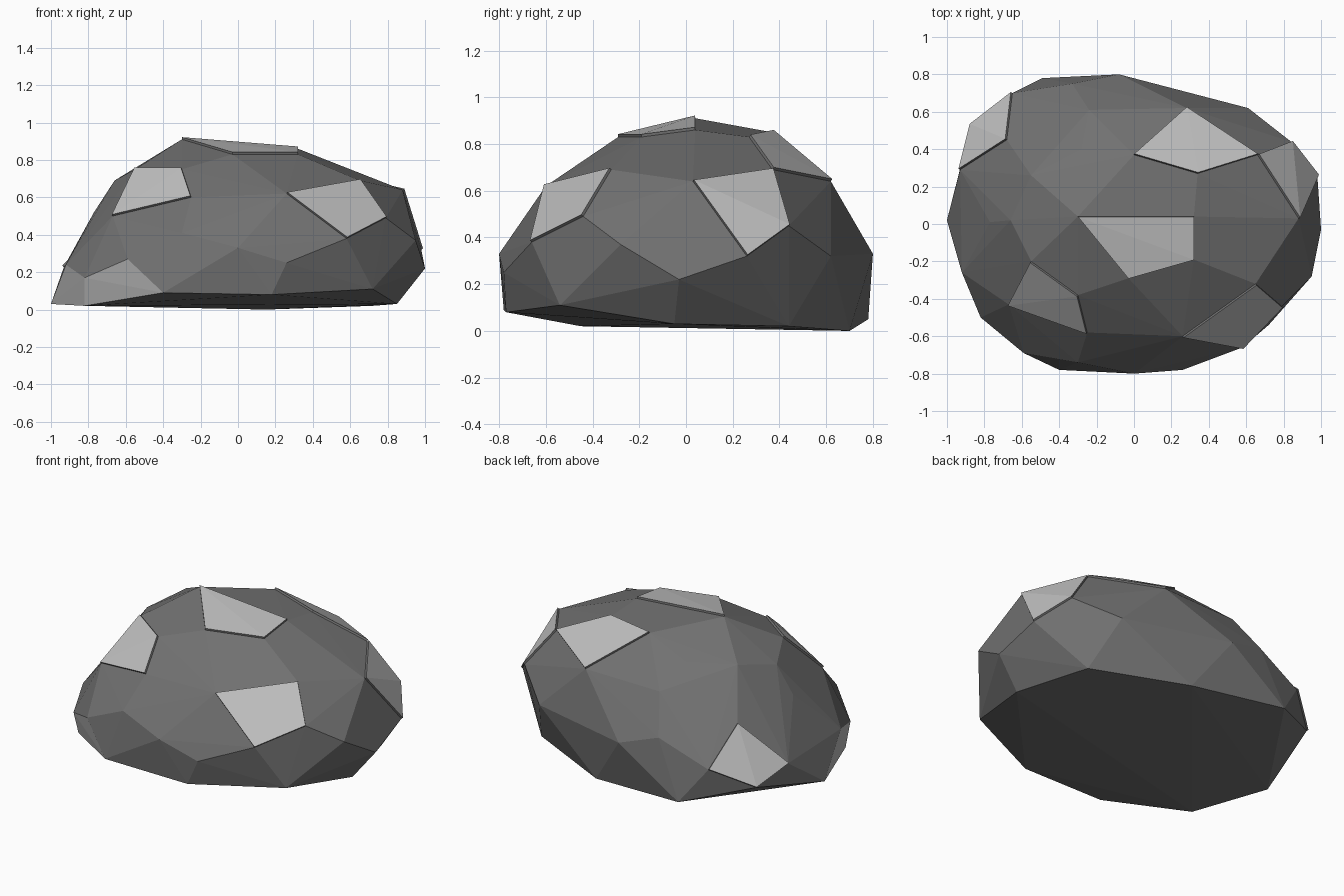
import bpy, bmesh
from mathutils import Vector

if "Cube" in bpy.data.objects:
    bpy.data.objects.remove(bpy.data.objects["Cube"])


def material(name, value):
    m = bpy.data.materials.new(name)
    m.diffuse_color = (value, value, value, 1)
    m.use_nodes = True
    m.node_tree.nodes["Principled BSDF"].inputs["Base Color"].default_value = m.diffuse_color
    return m


# corners of the pale chipped facets
PATCHES = {
    "top": [(-.3, .04, .91), (.32, .04, .86), (.32, -.19, .83), (-.03, -.29, .83)],
    "back": [(0, .37, .85), (.28, .62, .64), (.66, .37, .69), (.34, .27, .83)],
    "back_left": [(-.65, .7, .27), (-.87, .53, .15), (-.93, .29, .23), (-.68, .45, .48)],
    "left": [(-.77, .01, .52), (-.66, .02, .69), (-.55, -.2, .75),
             (-.3, -.38, .75), (-.25, -.58, .6), (-.67, -.43, .5)],
    "right": [(.88, .03, .64), (.66, .37, .69), (.84, .44, .45), (.98, .26, .32)],
    "front": [(.26, -.6, .62), (.65, -.32, .69), (.79, -.44, .49), (.58, -.66, .38)],
    "low": [(-1, .02, .03), (-.92, -.26, .24), (-.82, -.5, .17),
            (-.59, -.69, .27), (-.4, -.78, .09), (-.82, -.45, .02)],
}

# remaining corners of the rock
BODY = [(-.3, -.74, .41), (0, -.8, .33), (.26, -.78, .25), (.18, -.77, .08),
        (.72, -.54, .11), (.95, -.28, .37), (1, -.03, .22), (.85, -.05, .03),
        (.72, .44, .02), (.61, .62, .32), (.15, .7, 0), (-.08, .8, .33),
        (-.49, .78, .05), (-.33, .75, .41), (-.24, .61, .63), (-.28, .4, .75),
        (-.55, .26, .75)]

# rock body: faceted hull around all corners
bm = bmesh.new()
verts = {}
for p in BODY + [q for pts in PATCHES.values() for q in pts]:
    if p not in verts:
        verts[p] = bm.verts.new(p)
members = {n: {verts[p] for p in pts} for n, pts in PATCHES.items()}
bmesh.ops.convex_hull(bm, input=list(bm.verts))
bmesh.ops.recalc_face_normals(bm, faces=bm.faces)

# facets whose corners all belong to one patch become pale
regions = {n: [f for f in bm.faces if all(v in s for v in f.verts)]
           for n, s in members.items()}
loose = [v for v in bm.verts if not v.link_faces]
bmesh.ops.delete(bm, geom=loose, context='VERTS')

for name, faces in regions.items():
    if not faces:
        continue
    if name == "low":
        for f in faces:
            f.material_index = 1
        continue
    # raise the chip slightly so it has a thin rim
    n = sum((f.normal * f.calc_area() for f in faces), Vector()).normalized()
    out = bmesh.ops.extrude_face_region(bm, geom=faces)["geom"]
    for g in out:
        if isinstance(g, bmesh.types.BMVert):
            g.co += n * 0.012
        elif isinstance(g, bmesh.types.BMFace):
            g.material_index = 1

bmesh.ops.recalc_face_normals(bm, faces=bm.faces)
mesh = bpy.data.meshes.new("rock")
bm.to_mesh(mesh)
bm.free()
mesh.materials.append(material("dark grey stone", 0.165))
mesh.materials.append(material("pale grey stone", 0.52))
rock = bpy.data.objects.new("rock", mesh)
bpy.context.collection.objects.link(rock)
